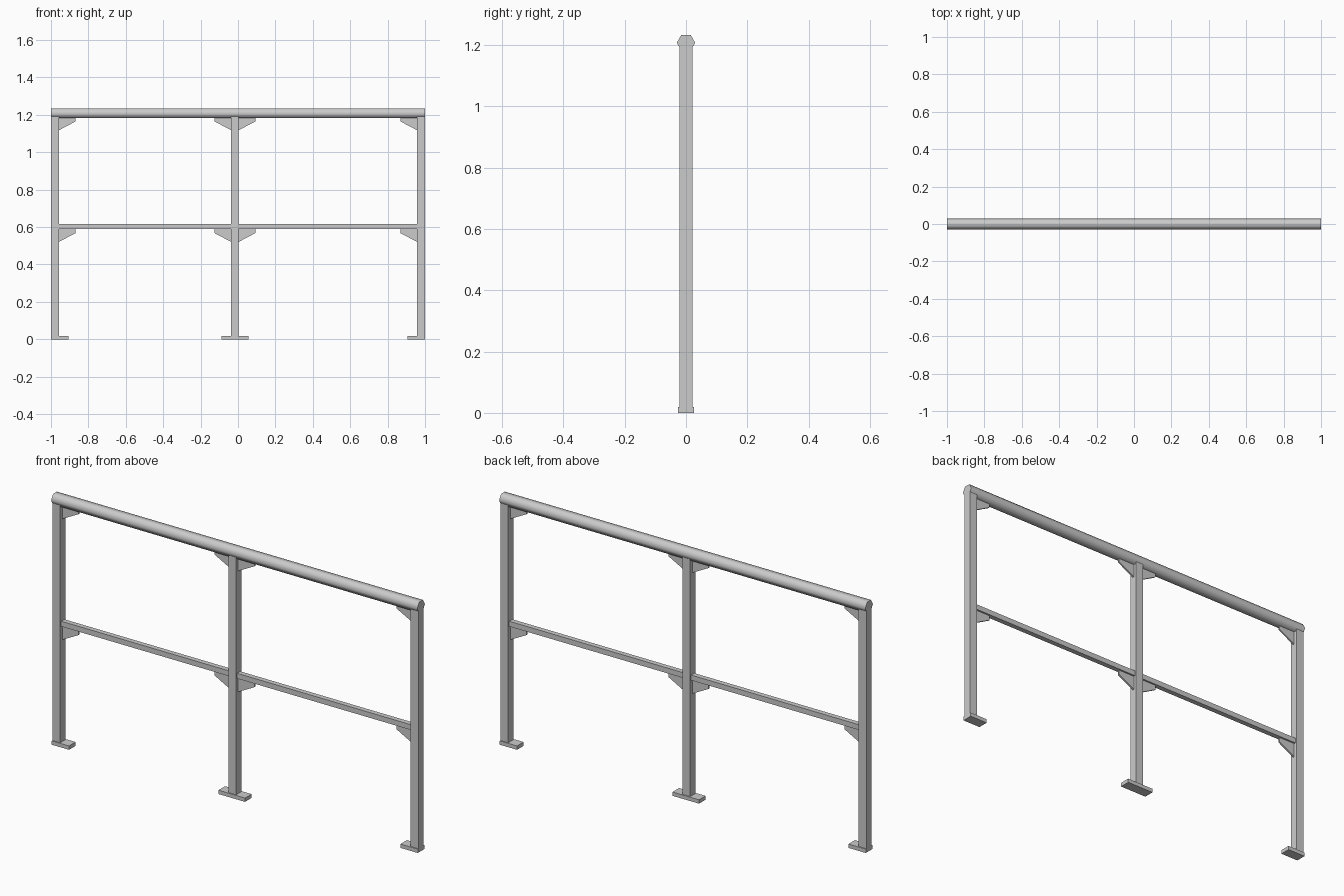
import bpy, math

if "Cube" in bpy.data.objects:
    bpy.data.objects.remove(bpy.data.objects["Cube"])

def prism(name, profile, axis, lo, hi):
    """Extrude a 2D profile along x (profile = y,z) or along y (profile = x,z)."""
    n = len(profile)
    def point(t, p):
        return (t, p[0], p[1]) if axis == 'x' else (p[0], t, p[1])
    verts = [point(t, p) for t in (lo, hi) for p in profile]
    faces = [tuple(range(n))[::-1], tuple(range(n, 2 * n))]
    faces += [(i, (i + 1) % n, n + (i + 1) % n, n + i) for i in range(n)]
    mesh = bpy.data.meshes.new(name)
    mesh.from_pydata(verts, [], faces)
    # consistent outward normals
    import bmesh
    bm = bmesh.new()
    bm.from_mesh(mesh)
    bmesh.ops.recalc_face_normals(bm, faces=bm.faces)
    bm.to_mesh(mesh)
    bm.free()
    obj = bpy.data.objects.new(name, mesh)
    bpy.context.collection.objects.link(obj)
    return obj

def box(name, x0, x1, half_y, z0, z1):
    return prism(name, [(x0, z0), (x1, z0), (x1, z1), (x0, z1)], 'y', -half_y, half_y)

RAIL_Z, RAIL_R = 1.208, 0.03
MID_LO, MID_HI = 0.59, 0.616

# hexagonal handrail, smooth around its length
hexagon = [(RAIL_R * math.cos(math.radians(60 * i)),
            RAIL_Z + RAIL_R * math.sin(math.radians(60 * i))) for i in range(6)]
rail = prism("handrail", hexagon, 'x', -1, 1)
bpy.ops.object.select_all(action='DESELECT')
rail.select_set(True)
bpy.context.view_layer.objects.active = rail
bpy.ops.object.shade_smooth_by_angle(angle=math.radians(65))

# square middle rail
box("middle_rail", -0.965, 0.965, 0.0125, MID_LO, MID_HI)

# posts: name, x range, and the sides (-1 left, 1 right) that carry brackets
posts = [("left", -1.0, -0.957, (1,)),
         ("centre", -0.037, 0.004, (-1, 1)),
         ("right", 0.957, 1.0, (-1,))]

for name, x0, x1, sides in posts:
    box(name + "_post", x0, x1, 0.0205, 0, 1.205)
    # foot plate sticks out on the bracket sides only
    box(name + "_foot",
        x0 - (0.052 if -1 in sides else 0),
        x1 + (0.052 if 1 in sides else 0), 0.0255, 0, 0.019)
    # thin wedge brackets under both rails
    for side in sides:
        x = x1 if side > 0 else x0
        for level, top, under in (("upper", 1.19, 1.187), ("lower", 0.592, MID_LO)):
            prism(f"{name}_{level}_bracket",
                  [(x - side * 0.005, top), (x + side * 0.089, top),
                   (x + side * 0.089, under - 0.022),
                   (x, under - 0.069), (x - side * 0.005, under - 0.069)],
                  'y', -0.004, 0.004)
